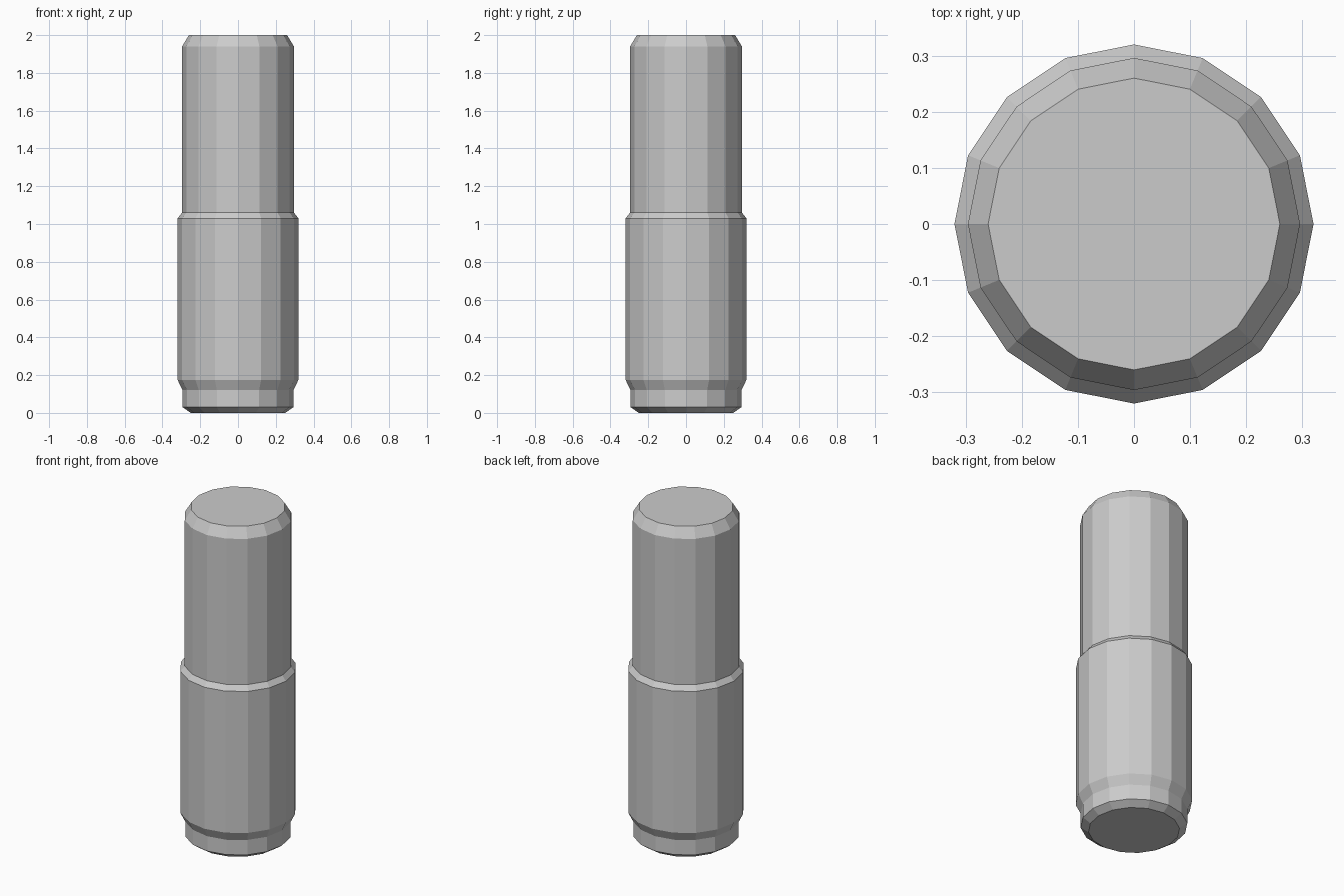
import bpy, bmesh
from math import cos, sin, tau

if "Cube" in bpy.data.objects:
    bpy.data.objects.remove(bpy.data.objects["Cube"])

SIDES = 16


def lathe(name, profile):
    """Revolve (radius, z) points around z and cap both ends."""
    bm = bmesh.new()
    rings = [[bm.verts.new((r * cos(tau * i / SIDES), r * sin(tau * i / SIDES), z))
              for i in range(SIDES)] for r, z in profile]
    for low, high in zip(rings, rings[1:]):
        for i in range(SIDES):
            j = (i + 1) % SIDES
            bm.faces.new((low[i], low[j], high[j], high[i]))
    bm.faces.new(rings[0][::-1])
    bm.faces.new(rings[-1])
    mesh = bpy.data.meshes.new(name)
    bm.to_mesh(mesh)
    bm.free()
    obj = bpy.data.objects.new(name, mesh)
    bpy.context.collection.objects.link(obj)
    return obj


# One stepped rod: bevelled foot, neck, wide sleeve, slimmer bevelled upper shaft
lathe("stepped_cylinder", [
    (0.25, 0.0), (0.293, 0.03), (0.293, 0.12), (0.32, 0.175),
    (0.32, 1.03), (0.296, 1.06), (0.296, 1.94), (0.26, 2.0),
])
